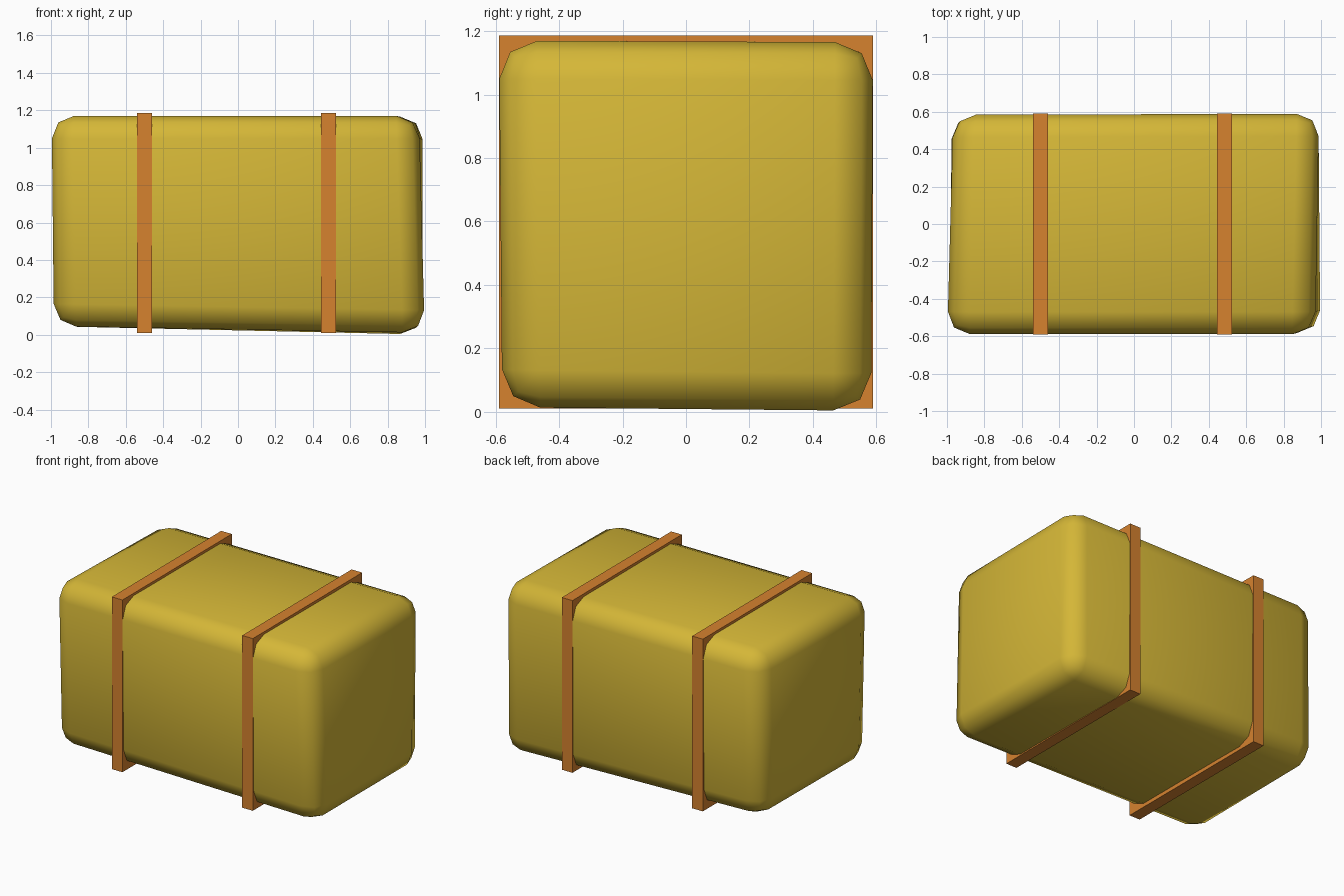
import bpy
import bmesh
from mathutils import Vector

default = bpy.data.objects.get("Cube")
if default:
    bpy.data.objects.remove(default, do_unlink=True)


def make_material(name, colour):
    mat = bpy.data.materials.new(name)
    mat.use_nodes = True
    mat.diffuse_color = colour
    mat.node_tree.nodes["Principled BSDF"].inputs["Base Color"].default_value = colour
    return mat


def add_object(name, bm, mat):
    mesh = bpy.data.meshes.new(name)
    bm.to_mesh(mesh)
    bm.free()
    mesh.materials.append(mat)
    obj = bpy.data.objects.new(name, mesh)
    bpy.context.collection.objects.link(obj)
    return obj


straw = make_material("straw yellow", (0.66, 0.47, 0.038, 1))
leather = make_material("strap orange", (0.67, 0.223, 0.028, 1))

# Bale: a slightly skewed block, keyed by the signs of each corner
corners = {
    (-1, -1, -1): (-0.985, -0.575, 0.045),
    (1, -1, -1): (1.0, -0.58, 0.012),
    (-1, 1, -1): (-0.975, 0.575, 0.045),
    (1, 1, -1): (0.985, 0.585, 0.0),
    (-1, -1, 1): (-1.0, -0.59, 1.17),
    (1, -1, 1): (0.965, -0.59, 1.17),
    (-1, 1, 1): (-0.965, 0.585, 1.17),
    (1, 1, 1): (0.99, 0.59, 1.165),
}
bm = bmesh.new()
bmesh.ops.create_cube(bm, size=2)
for v in bm.verts:
    v.co = Vector(corners[tuple(round(c) for c in v.co)])
bmesh.ops.bevel(bm, geom=bm.edges[:], offset=0.12, offset_type='OFFSET',
                segments=2, profile=0.5, affect='EDGES')
bm.normal_update()

# Rounded shading, with a crease along the middle of a few worn edges
for f in bm.faces:
    f.smooth = True
creases = [Vector(d).normalized() for d in
           ((0, 1, 1), (1, 0, 1), (-1, 0, 1), (-1, 1, 0), (0, -1, -1))]
for e in bm.edges:
    normal = sum((f.normal for f in e.link_faces), Vector()).normalized()
    if e.calc_length() > 0.5 and any(normal.dot(d) > 0.97 for d in creases):
        e.smooth = False
add_object("bale", bm, straw)

# Straps: square bands wrapped around the bale
for name, x in (("right_strap", -0.5), ("left_strap", 0.485)):
    bm = bmesh.new()
    bmesh.ops.create_cube(bm, size=1)
    bmesh.ops.scale(bm, vec=(0.08, 1.18, 1.176), verts=bm.verts)
    bmesh.ops.translate(bm, vec=(x, 0, 0.598), verts=bm.verts)
    add_object(name, bm, leather)
